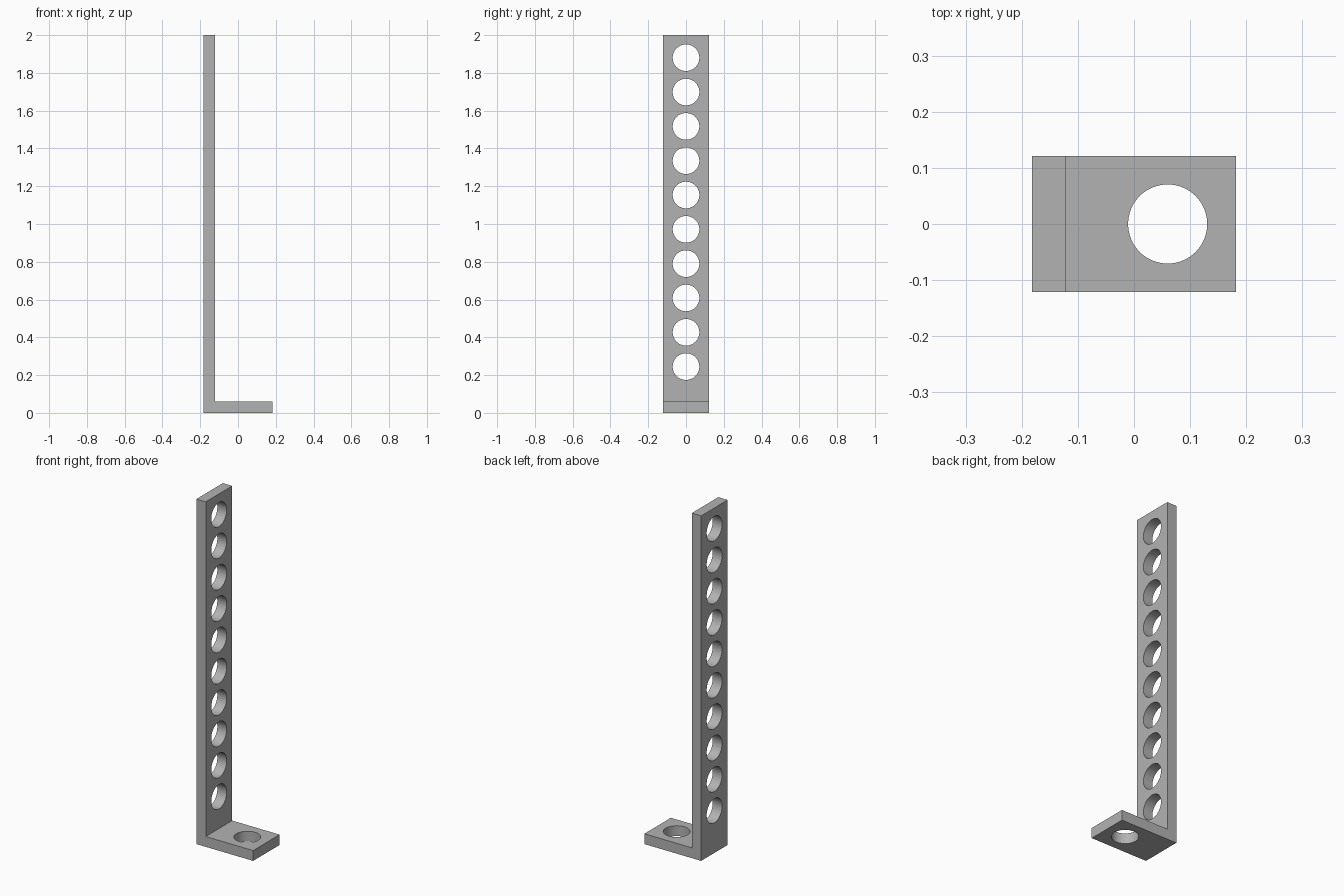
import bpy
import bmesh
from math import radians
from mathutils import Matrix, Vector

cube = bpy.data.objects.get("Cube")
if cube:
    bpy.data.objects.remove(cube, do_unlink=True)

HALF_X, HALF_Y, HEIGHT = 0.182, 0.121, 2.0
THICK = 0.06
HOLE_R = 0.0705
HOLES, FIRST_Z, PITCH = 10, 0.245, 0.1817

grey = bpy.data.materials.new("plain grey")
grey.use_nodes = True
colour = (0.45, 0.45, 0.45, 1)
grey.diffuse_color = colour
grey.node_tree.nodes["Principled BSDF"].inputs["Base Color"].default_value = colour


def make_object(name, bm):
    bmesh.ops.recalc_face_normals(bm, faces=bm.faces[:])
    mesh = bpy.data.meshes.new(name)
    bm.to_mesh(mesh)
    bm.free()
    mesh.materials.append(grey)
    obj = bpy.data.objects.new(name, mesh)
    bpy.context.collection.objects.link(obj)
    return obj


def add_drill(bm, centre, rotation):
    bmesh.ops.create_cone(bm, cap_ends=True, segments=64, radius1=HOLE_R,
                          radius2=HOLE_R, depth=THICK * 3,
                          matrix=Matrix.Translation(centre) @ rotation)


# L-shaped bracket: one profile extruded across its width
inner_x = THICK - HALF_X
profile = [(-HALF_X, 0), (HALF_X, 0), (HALF_X, THICK),
           (inner_x, THICK), (inner_x, HEIGHT), (-HALF_X, HEIGHT)]
bm = bmesh.new()
face = bm.faces.new([bm.verts.new((x, -HALF_Y, z)) for x, z in profile])
side = bmesh.ops.extrude_face_region(bm, geom=[face])
bmesh.ops.translate(bm, vec=Vector((0, 2 * HALF_Y, 0)),
                    verts=[v for v in side["geom"] if isinstance(v, bmesh.types.BMVert)])
bracket = make_object("angle_bracket", bm)

# Drills: a row through the upright and one through the foot
bm = bmesh.new()
for i in range(HOLES):
    add_drill(bm, Vector((-HALF_X + THICK / 2, 0, FIRST_Z + i * PITCH)),
              Matrix.Rotation(radians(90), 4, "Y"))
add_drill(bm, Vector((0.06, 0, THICK / 2)), Matrix.Identity(4))
drills = make_object("hole_cutters", bm)
drills.hide_render = True

cut = bracket.modifiers.new("holes", "BOOLEAN")
cut.operation = "DIFFERENCE"
cut.solver = "EXACT"
cut.object = drills

# Apply the holes, drop the cutters, smooth the bores
bpy.ops.object.select_all(action="DESELECT")
bpy.context.view_layer.objects.active = bracket
bracket.select_set(True)
bpy.ops.object.modifier_apply(modifier=cut.name)
bpy.data.objects.remove(drills, do_unlink=True)
bpy.ops.object.shade_smooth_by_angle(angle=radians(30))
